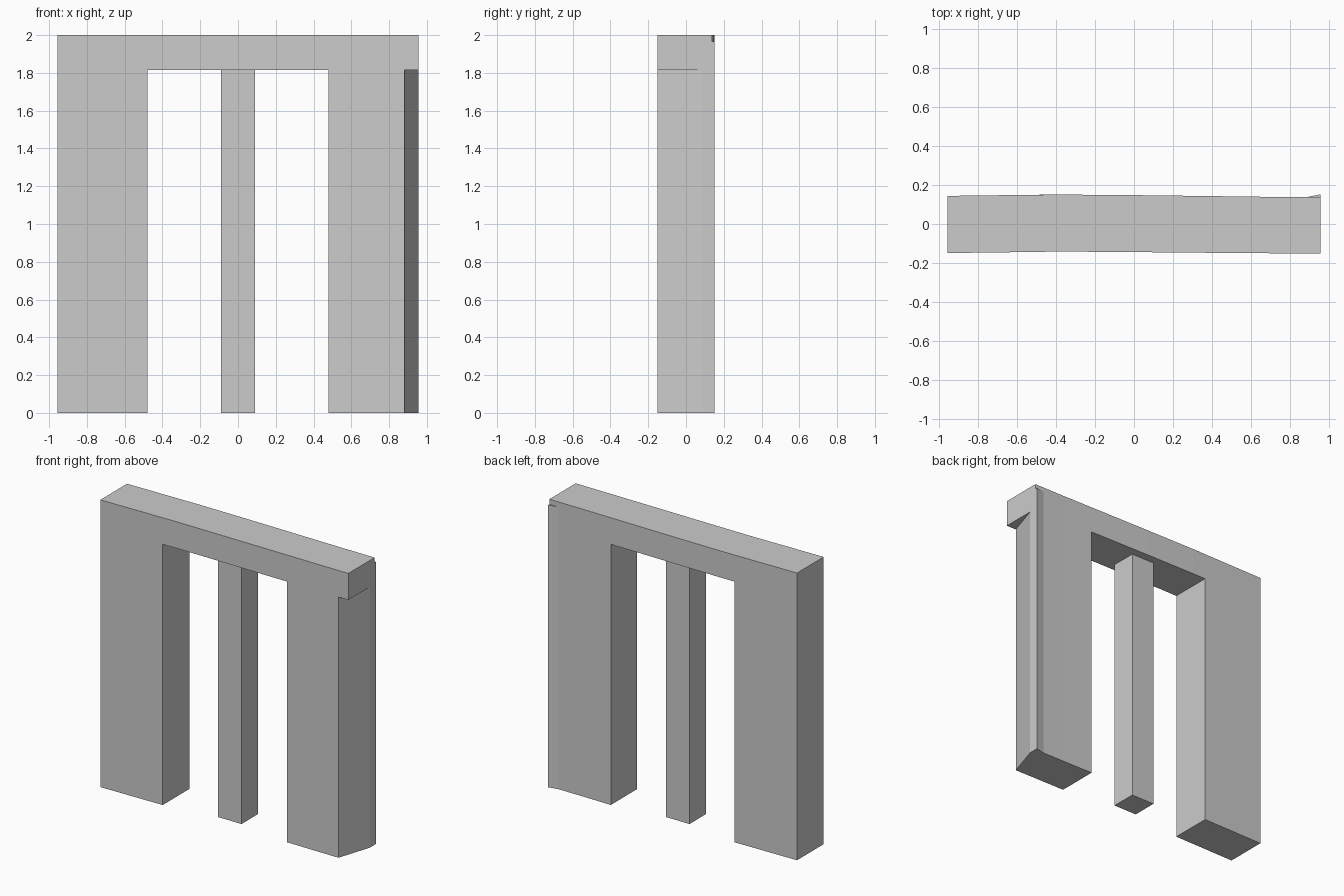
import bpy, bmesh

if "Cube" in bpy.data.objects:
    bpy.data.objects.remove(bpy.data.objects["Cube"])

H, END, BEAM_Z, JAMB = 2.0, 0.956, 1.815, 0.48

# gently bowed wall lines in plan: (x, y)
FRONT = [(-0.96, -0.149), (-0.72, -0.146), (-0.36, -0.141), (0.0, -0.144),
         (0.43, -0.148), (0.96, -0.152)]
BACK = [(-0.96, 0.144), (-0.65, 0.148), (-0.4, 0.151), (0.0, 0.148),
        (0.4, 0.143), (0.7, 0.139), (0.96, 0.138)]


def sample(line, x):
    for (x0, y0), (x1, y1) in zip(line, line[1:]):
        if x <= x1:
            return y0 + (y1 - y0) * (x - x0) / (x1 - x0)
    return line[-1][1]


def extrude(name, points, vec, cuts=(), bend=False):
    """Solid from a planar outline, optionally sliced along x and bowed."""
    bm = bmesh.new()
    face = bm.faces.new([bm.verts.new(p) for p in points])
    ext = bmesh.ops.extrude_face_region(bm, geom=[face])
    top = [v for v in ext["geom"] if isinstance(v, bmesh.types.BMVert)]
    bmesh.ops.translate(bm, verts=top, vec=vec)
    for x in cuts:
        bmesh.ops.bisect_plane(bm, geom=bm.verts[:] + bm.edges[:] + bm.faces[:],
                               plane_co=(x, 0, 0), plane_no=(1, 0, 0))
    if bend:
        for v in bm.verts:
            v.co.y = sample(FRONT if v.co.y < 0 else BACK, v.co.x)
    bmesh.ops.recalc_face_normals(bm, faces=bm.faces[:])
    mesh = bpy.data.meshes.new(name)
    bm.to_mesh(mesh)
    bm.free()
    obj = bpy.data.objects.new(name, mesh)
    bpy.context.collection.objects.link(obj)
    return obj


def prism(name, outline, z0, z1):
    return extrude(name, [(x, y, z0) for x, y in outline], (0, 0, z1 - z0))


# wide doorway frame: two wall legs and the beam over them
profile = [(-END, 0), (-JAMB, 0), (-JAMB, BEAM_Z), (JAMB, BEAM_Z),
           (JAMB, 0), (END, 0), (END, H), (-END, H)]
frame = extrude("door_frame", [(x, -0.15, z) for x, z in profile], (0, 0.3, 0),
                cuts=[-0.72, -0.65, -0.38, 0.0, 0.42, 0.7], bend=True)

# slanted outer end of the right leg, below the beam
cutter = prism("corner_cutter", [(0.88, -0.152), (0.845, -0.26), (1.1, -0.26),
                                 (1.1, 0.085), (0.956, 0.085)], -0.1, BEAM_Z)
mod = frame.modifiers.new("slant", 'BOOLEAN')
mod.operation, mod.solver, mod.object = 'DIFFERENCE', 'EXACT', cutter
bpy.context.view_layer.objects.active = frame
bpy.ops.object.modifier_apply(modifier=mod.name)
bpy.data.objects.remove(cutter)

# thin flare at the back of the right leg
prism("leg_back_flare", [(0.885, 0.138), (END, 0.138), (END, 0.152)], 0, 1.965)

# free-standing square post in the middle
P = 0.09
prism("middle_post", [(-P, -P), (P, -P), (P, P), (-P, P)], 0, BEAM_Z)
